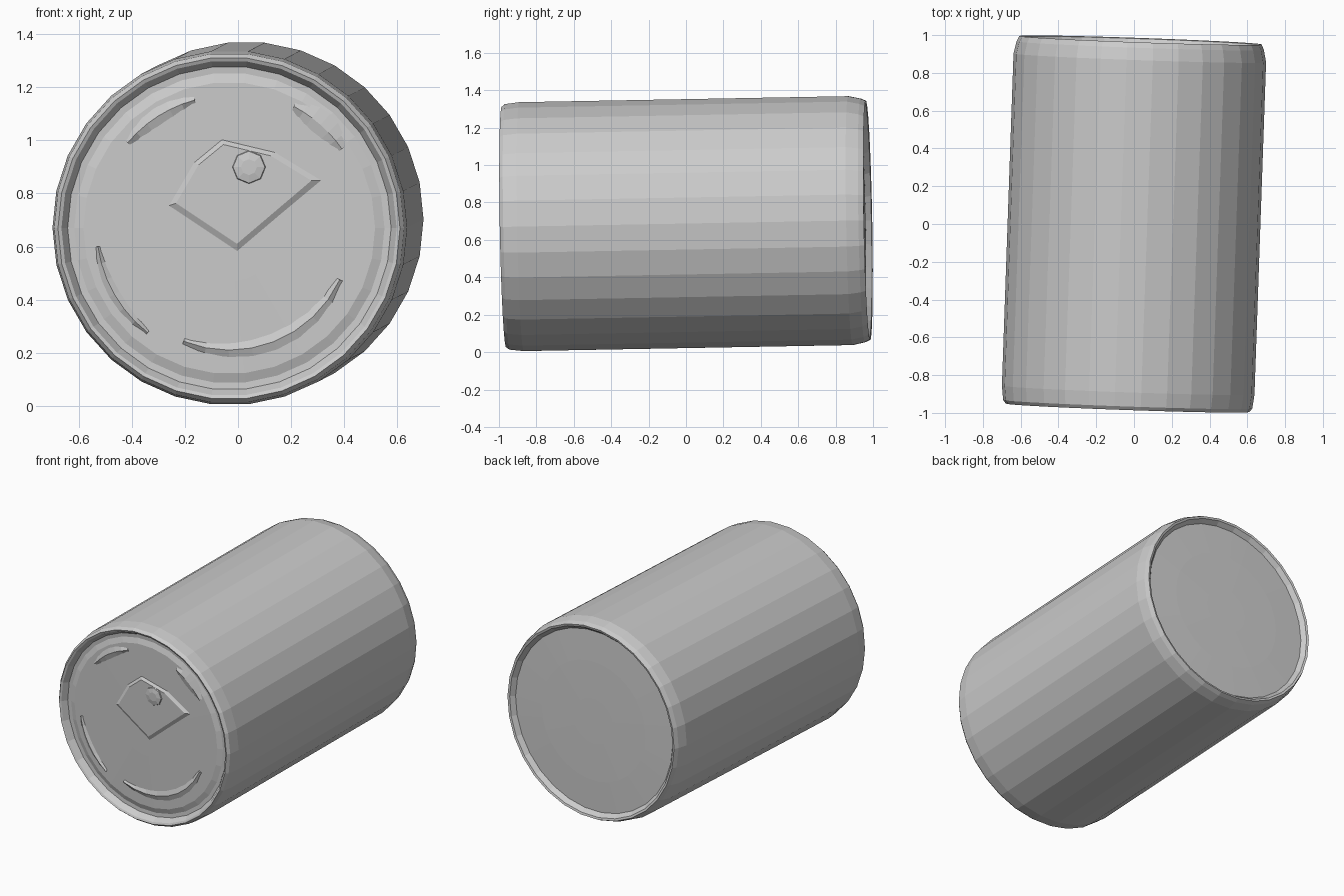
import bpy, bmesh
from math import sin, cos, radians, tau
from mathutils import Matrix, Vector

if "Cube" in bpy.data.objects:
    bpy.data.objects.remove(bpy.data.objects["Cube"])

SIDES = 30
# The can lies along y, slightly yawed and pitched
POSE = (Matrix.Translation((0, 0, 0.687))
        @ Matrix.Rotation(radians(-2.0), 4, 'Z')
        @ Matrix.Rotation(radians(1.05), 4, 'X'))


def finish(name, bm):
    bmesh.ops.recalc_face_normals(bm, faces=bm.faces)
    mesh = bpy.data.meshes.new(name)
    bm.to_mesh(mesh)
    bm.free()
    mesh.transform(POSE)
    obj = bpy.data.objects.new(name, mesh)
    bpy.context.collection.objects.link(obj)
    return obj


def lathe(name, profile, sides=SIDES, centre=(0, 0)):
    """Revolve (y, radius) points around the y axis; both ends are capped."""
    bm = bmesh.new()
    rings = [[bm.verts.new((centre[0] + r * cos(tau * i / sides), y,
                            centre[1] + r * sin(tau * i / sides)))
              for i in range(sides)] for y, r in profile]
    for a, b in zip(rings, rings[1:]):
        for i in range(sides):
            j = (i + 1) % sides
            bm.faces.new((a[i], a[j], b[j], b[i]))
    bm.faces.new(rings[0])
    bm.faces.new(rings[-1])
    return finish(name, bm)


def plate(name, outline, back, front, shrink=0.85):
    """Raised plate on the front lid with sloping sides."""
    bm = bmesh.new()
    mid = sum((Vector(p) for p in outline), Vector((0, 0))) / len(outline)
    low = [bm.verts.new((x, back, z)) for x, z in outline]
    high = []
    for p in outline:
        q = mid + (Vector(p) - mid) * shrink
        high.append(bm.verts.new((q.x, front, q.y)))
    n = len(outline)
    for i in range(n):
        j = (i + 1) % n
        bm.faces.new((low[i], low[j], high[j], high[i]))
    bm.faces.new(low)
    bm.faces.new(high)
    return finish(name, bm)


def rib(name, start, end, radius, width, steps=6):
    """Curved ridge pressed into the lid, triangular in section."""
    bm = bmesh.new()
    rows = []
    for i in range(steps + 1):
        t = i / steps
        a = radians(start + (end - start) * t)
        w = width * (0.35 + 0.65 * sin(t * tau / 2))
        rows.append([bm.verts.new((r * cos(a), y, r * sin(a))) for r, y in
                     ((radius - w / 2, -0.938), (radius, -0.953), (radius + w / 2, -0.938))])
    for a, b in zip(rows, rows[1:]):
        for k in range(3):
            m = (k + 1) % 3
            bm.faces.new((a[k], a[m], b[m], b[k]))
    bm.faces.new(rows[0])
    bm.faces.new(rows[-1])
    return finish(name, bm)


# Can body with rolled rims and recessed ends
lathe("can_body", [
    (-0.944, 0.20), (-0.942, 0.55), (-0.930, 0.585), (-0.932, 0.61),
    (-0.968, 0.632), (-0.974, 0.645), (-0.955, 0.660), (-0.88, 0.669),
    (0.0, 0.669), (0.88, 0.669), (0.945, 0.655), (0.974, 0.642),
    (0.970, 0.628), (0.940, 0.605), (0.946, 0.40), (0.948, 0.15)])

# Pressed ridges on the lid
rib("lower_lid_rib", -112, -25, 0.46, 0.09, 8)
rib("left_lid_rib", 188, 232, 0.50, 0.06)
rib("upper_left_lid_rib", 105, 140, 0.50, 0.09)
rib("upper_right_lid_rib", 35, 62, 0.52, 0.11)

# Pull tab and rivet
plate("pull_tab", [(-0.14, 0.25), (-0.03, 0.34), (0.18, 0.29),
                   (0.36, 0.18), (0.03, -0.10), (-0.24, 0.08)], -0.938, -0.956)
lathe("tab_rivet", [(-0.94, 0.07), (-0.962, 0.06), (-0.968, 0.03)], 8, (0.075, 0.23))
